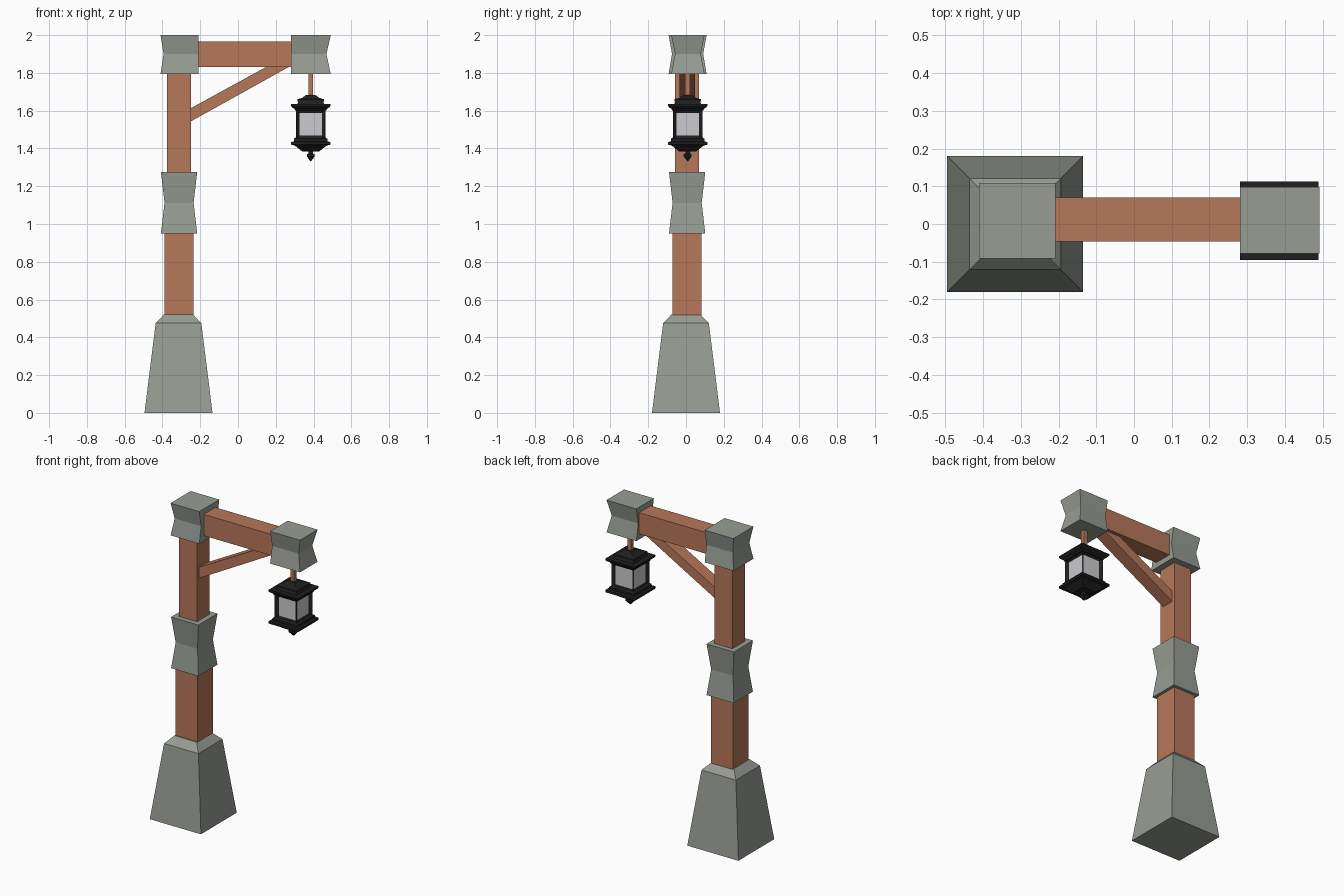
import bpy, bmesh, math
from mathutils import Vector

if "Cube" in bpy.data.objects:
    bpy.data.objects.remove(bpy.data.objects["Cube"])


def material(name, rgb):
    m = bpy.data.materials.new(name)
    m.diffuse_color = (*rgb, 1)
    m.use_nodes = True
    m.node_tree.nodes["Principled BSDF"].inputs["Base Color"].default_value = m.diffuse_color
    return m


STONE = material("grey_green_stone", (0.31, 0.335, 0.295))
WOOD = material("red_brown_wood", (0.47, 0.185, 0.10))
IRON = material("black_iron", (0.014, 0.014, 0.015))
GLASS = material("pale_glass", (0.60, 0.585, 0.62))


def finish(bm, name, *mats):
    bmesh.ops.recalc_face_normals(bm, faces=bm.faces)
    me = bpy.data.meshes.new(name)
    bm.to_mesh(me)
    bm.free()
    for m in mats:
        me.materials.append(m)
    ob = bpy.data.objects.new(name, me)
    bpy.context.collection.objects.link(ob)
    return ob


def skin(rings):
    """Closed mesh through a stack of equal-sized rings of points."""
    bm = bmesh.new()
    vs = [[bm.verts.new(p) for p in r] for r in rings]
    n = len(vs[0])
    for a, b in zip(vs, vs[1:]):
        for i in range(n):
            j = (i + 1) % n
            bm.faces.new((a[i], a[j], b[j], b[i]))
    bm.faces.new(vs[0][::-1])
    bm.faces.new(vs[-1])
    return bm


def rect(z, x0, x1, y0, y1):
    return [(x0, y0, z), (x1, y0, z), (x1, y1, z), (x0, y1, z)]


def square_stack(name, mat, cx, cy, profile):
    """Square tower from (z, half width) pairs."""
    rings = [rect(z, cx - h, cx + h, cy - h, cy + h) for z, h in profile]
    return finish(skin(rings), name, mat)


PX, PY = -0.312, 0.006      # post axis
LX, LY = 0.385, 0.009       # lantern axis

# Stone foot
square_stack("stone_base", STONE, -0.315, 0.0, [(0, 0.18), (0.475, 0.121), (0.52, 0.078)])

# Post in two thicknesses, with a pinched collar over the joint
square_stack("lower_post", WOOD, PX, PY, [(0.5, 0.077), (1.1, 0.077)])
square_stack("upper_post", WOOD, PX, PY, [(1.1, 0.063), (1.9, 0.063)])
square_stack("post_collar", STONE, PX, PY, [(0.95, 0.096), (1.112, 0.077), (1.275, 0.096)])

# Pinched blocks at both ends of the beam; the inner or left side stays flat
finish(skin([rect(1.795, -0.41, -0.208, -0.092, 0.109),
             rect(1.9, -0.394, -0.208, -0.074, 0.091),
             rect(2.0, -0.41, -0.208, -0.092, 0.109)]), "post_cap", STONE)
finish(skin([rect(1.795, 0.281, 0.491, -0.078, 0.098),
             rect(1.9, 0.281, 0.468, -0.058, 0.078),
             rect(2.0, 0.281, 0.491, -0.078, 0.098)]), "beam_end_cap", STONE)

# Beam and diagonal brace
finish(skin([rect(1.83, -0.23, 0.30, -0.047, 0.07),
             rect(1.965, -0.23, 0.30, -0.047, 0.07)]), "beam", WOOD)
brace = [(-0.25, 1.543), (0.27, 1.832), (0.15, 1.832), (-0.25, 1.613)]
finish(skin([[(x, y, z) for x, z in brace] for y in (-0.035, 0.048)]), "diagonal_brace", WOOD)

# Hanging rod
square_stack("hanging_rod", WOOD, LX, LY, [(1.66, 0.013), (1.81, 0.013)])

# Lantern roof, stepped
square_stack("lantern_roof", IRON, LX, LY, [
    (1.60, 0.082), (1.61, 0.086), (1.617, 0.098), (1.625, 0.104), (1.634, 0.104), (1.634, 0.072),
    (1.648, 0.066), (1.648, 0.071), (1.66, 0.071), (1.668, 0.045), (1.682, 0.026)])

# Lantern body: framed and recessed windows on the four sides
b = 0.078
bm = skin([rect(z, LX - b, LX + b, LY - b, LY + b) for z in (1.449, 1.606)])
bmesh.ops.recalc_face_normals(bm, faces=bm.faces)
bm.normal_update()
sides = [f for f in bm.faces if abs(f.normal.z) < 0.5]
bmesh.ops.inset_individual(bm, faces=sides, thickness=0.016, depth=-0.01)
bmesh.ops.inset_individual(bm, faces=sides, thickness=0.010, depth=-0.004)
for f in sides:
    f.material_index = 1
finish(bm, "lantern_body", IRON, GLASS)

# Lantern floor with stepped rim and tapered underside
square_stack("lantern_floor", IRON, LX, LY, [
    (1.385, 0.046), (1.415, 0.084), (1.42, 0.104), (1.434, 0.104), (1.437, 0.088),
    (1.452, 0.088), (1.458, 0.078)])

# Pointed drop under the lantern
square_stack("lantern_finial", IRON, LX, LY, [
    (1.332, 0.002), (1.358, 0.021), (1.368, 0.021), (1.374, 0.012), (1.39, 0.012)])
